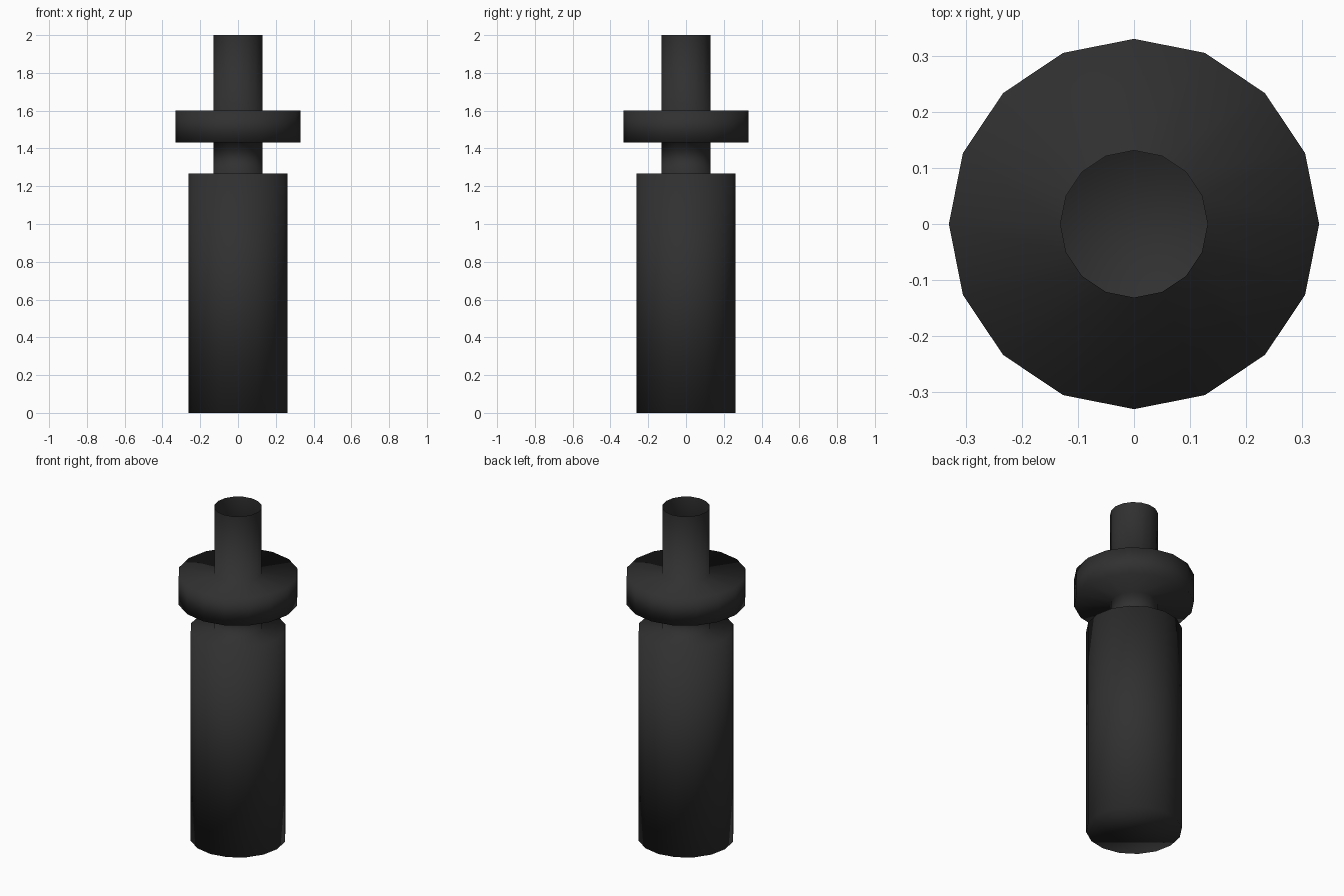
import bpy
import bmesh
from math import cos, sin, tau

if "Cube" in bpy.data.objects:
    bpy.data.objects.remove(bpy.data.objects["Cube"])

SIDES = 16

# Near-black finish
mat = bpy.data.materials.new("black")
mat.diffuse_color = (0.03, 0.03, 0.03, 1)
mat.use_nodes = True
mat.node_tree.nodes["Principled BSDF"].inputs["Base Color"].default_value = mat.diffuse_color

# Profile as (radius, height): body, neck, collar, open stem
PROFILE = [
    (0.263, 0.0), (0.263, 1.268),
    (0.131, 1.268), (0.131, 1.432),
    (0.33, 1.432), (0.33, 1.6),
    (0.131, 1.6), (0.131, 2.0),
]


def lathe(name, profile):
    bm = bmesh.new()
    rings = [[bm.verts.new((r * cos(tau * i / SIDES), r * sin(tau * i / SIDES), z))
              for i in range(SIDES)] for r, z in profile]
    # Walls between neighbouring rings
    for low, high in zip(rings, rings[1:]):
        for i in range(SIDES):
            j = (i + 1) % SIDES
            bm.faces.new((low[i], low[j], high[j], high[i]))
    # Closed base
    bm.faces.new(rings[0][::-1])
    for face in bm.faces:
        face.smooth = True
    mesh = bpy.data.meshes.new(name)
    bm.to_mesh(mesh)
    bm.free()
    mesh.materials.append(mat)
    obj = bpy.data.objects.new(name, mesh)
    bpy.context.collection.objects.link(obj)
    return obj


lathe("collared_cylinder", PROFILE)
